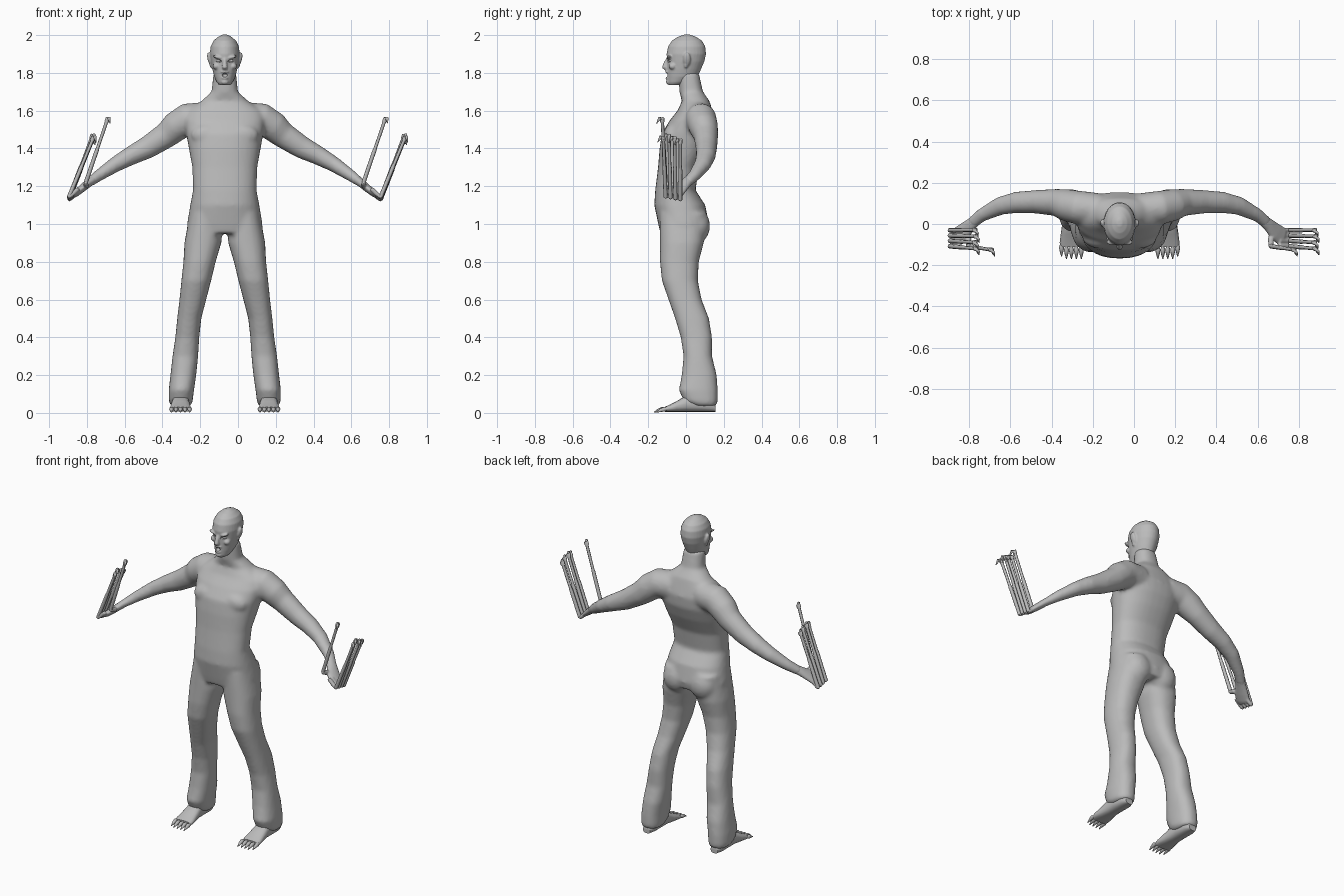
import bpy, bmesh, math
from mathutils import Vector, Matrix

if "Cube" in bpy.data.objects:
    bpy.data.objects.remove(bpy.data.objects["Cube"])

CX = -0.07  # the figure's mid-plane
skin = bpy.data.materials.new("plain_grey")
skin.diffuse_color = (0.5, 0.5, 0.5, 1)
skin.use_nodes = True
skin.node_tree.nodes["Principled BSDF"].inputs["Base Color"].default_value = skin.diffuse_color


def loft(bm, rings, n=20, power=2.0):
    """Skin a closed tube through rings of (centre, half axis u, half axis v)."""
    loops = []
    for c, u, v in rings:
        loop = []
        for i in range(n):
            a = 2 * math.pi * i / n
            ca, sa = math.cos(a), math.sin(a)
            p = Vector(c) + Vector(u) * math.copysign(abs(ca) ** (2 / power), ca) \
                + Vector(v) * math.copysign(abs(sa) ** (2 / power), sa)
            loop.append(bm.verts.new(p))
        loops.append(loop)
    faces = [bm.faces.new(loops[0][::-1]), bm.faces.new(loops[-1])]
    for a, b in zip(loops, loops[1:]):
        for i in range(n):
            j = (i + 1) % n
            faces.append(bm.faces.new((a[i], a[j], b[j], b[i])))
    bmesh.ops.recalc_face_normals(bm, faces=faces)


def tube(bm, pts, n=8):
    """Tube through (x, y, z, radius) or (x, y, z, wide, thin) points."""
    P = [Vector(p[:3]) for p in pts]
    rings = []
    for i, p in enumerate(pts):
        t = (P[min(i + 1, len(P) - 1)] - P[max(i - 1, 0)]).normalized()
        side = Vector((0, 1, 0))
        u = (side - t * side.dot(t)).normalized()
        rings.append((P[i], u * p[3], t.cross(u) * p[-1]))
    loft(bm, rings, n)


def ball(bm, c, size, rot=0.0):
    m = Matrix.Translation(c) @ Matrix.Rotation(rot, 4, 'Y') @ Matrix.Diagonal((*size, 1))
    bmesh.ops.create_uvsphere(bm, u_segments=16, v_segments=10, radius=1, matrix=m)


def finish(bm, name, voxel=0, smooth=0, angle=60):
    bmesh.ops.translate(bm, verts=bm.verts, vec=(CX, 0, 0))
    me = bpy.data.meshes.new(name)
    bm.to_mesh(me)
    bm.free()
    me.materials.append(skin)
    ob = bpy.data.objects.new(name, me)
    bpy.context.collection.objects.link(ob)
    bpy.ops.object.select_all(action='DESELECT')
    ob.select_set(True)
    bpy.context.view_layer.objects.active = ob
    if voxel:
        r = ob.modifiers.new("fuse", 'REMESH')
        r.mode, r.voxel_size, r.use_smooth_shade = 'VOXEL', voxel, True
        s = ob.modifiers.new("soften", 'SMOOTH')
        s.factor, s.iterations = 0.5, smooth
        bpy.ops.object.modifier_apply(modifier="fuse")
        bpy.ops.object.modifier_apply(modifier="soften")
    bpy.ops.object.shade_smooth_by_angle(angle=math.radians(angle))
    return ob


def upright(rows):
    """Horizontal rings from (z, x0, x1, y0, y1)."""
    return [(((x0 + x1) / 2, (y0 + y1) / 2, z), ((x1 - x0) / 2, 0, 0), (0, (y1 - y0) / 2, 0))
            for z, x0, x1, y0, y1 in rows]


# Body: torso, trouser legs and arms fused into one skin
bm = bmesh.new()
torso = [(.95, .195, -.135, .11), (1.0, .2, -.147, .122), (1.1, .183, -.168, .102),
         (1.18, .168, -.163, .05), (1.3, .172, -.148, .07), (1.4, .19, -.14, .12),
         (1.48, .205, -.128, .15), (1.55, .215, -.085, .155), (1.6, .2, -.045, .14),
         (1.65, .125, -.022, .125), (1.7, .07, -.035, .09), (1.8, .06, -.04, .068)]
loft(bm, upright([(z, -w, w, a, b) for z, w, a, b in torso]), 32, 2.3)
leg = [(1.06, .01, .185, -.14, .11), (.9, .018, .214, -.138, .094), (.8, .048, .219, -.138, .068),
       (.7, .072, .23, -.128, .063), (.6, .098, .24, -.093, .083), (.5, .124, .252, -.058, .122),
       (.4, .135, .262, -.028, .138), (.3, .141, .277, -.013, .138), (.2, .151, .288, -.023, .163),
       (.12, .163, .297, -.038, .168), (.06, .17, .296, -.01, .168), (.035, .18, .285, .04, .16)]
arm = [(.10, .07, 1.56, .08, .085), (.2, .08, 1.555, .082, .085), (.26, .092, 1.515, .078, .08),
       (.31, .105, 1.47, .066, .069), (.41, .108, 1.405, .057, .06), (.50, .105, 1.36, .052, .05),
       (.58, .088, 1.315, .045, .041), (.67, .043, 1.255, .033, .031), (.72, .002, 1.218, .03, .024)]
for s in (-1, 1):
    loft(bm, upright([(z, s * a, s * b, c, d) for z, a, b, c, d in leg]), 24, 2.3)
    tube(bm, [(s * p[0], *p[1:]) for p in arm], 20)
    ball(bm, (s * .09, -.07, 1.47), (.09, .05, .06))   # chest muscle
    ball(bm, (s * .09, .06, .99), (.085, .068, .09))   # buttock
finish(bm, "body", 0.011, 6)

# Head with brow, nose, cheeks, lips and ears
bm = bmesh.new()
head = [(1.735, .028, -.092, -.02), (1.75, .042, -.098, .01), (1.78, .056, -.1, .062),
        (1.82, .066, -.1, .08), (1.86, .074, -.1, .097), (1.9, .079, -.103, .106),
        (1.94, .075, -.095, .102), (1.97, .06, -.075, .085), (1.99, .037, -.045, .055),
        (2.003, .012, -.01, .02)]
loft(bm, upright([(z, -w, w, a, b) for z, w, a, b in head]), 32)
tube(bm, [(0, -.09, 1.88, .01), (0, -.108, 1.85, .012), (0, -.113, 1.832, .016), (0, -.1, 1.822, .014)])
ball(bm, (0, -.098, 1.805), (.022, .012, .006))        # upper lip
ball(bm, (0, -.098, 1.772), (.018, .012, .006))        # lower lip
ball(bm, (0, -.092, 1.752), (.02, .014, .014))         # chin
for s in (-1, 1):
    ball(bm, (s * .034, -.088, 1.882), (.032, .016, .008), -s * .25)
    ball(bm, (s * .044, -.07, 1.835), (.02, .022, .018))
    ball(bm, (s * .08, .005, 1.872), (.011, .02, .036), s * .25)
    ball(bm, (s * .07, .0, 1.85), (.012, .013, .025))
head_ob = finish(bm, "head", 0.005, 3)

# Sunken eyes and open mouth
bm = bmesh.new()
ball(bm, (0, -.108, 1.788), (.015, .03, .011))
for s in (-1, 1):
    ball(bm, (s * .034, -.099, 1.864), (.019, .018, .008), -s * .2)
cutter = finish(bm, "face_cutter")
cutter.hide_render = True
cutter.hide_viewport = False
cut = head_ob.modifiers.new("face", 'BOOLEAN')
cut.operation, cut.object, cut.solver = 'DIFFERENCE', cutter, 'EXACT'
bpy.context.view_layer.objects.active = head_ob
bpy.ops.object.modifier_apply(modifier="face")
bpy.data.objects.remove(cutter)

bm = bmesh.new()
for s in (-1, 1):
    ball(bm, (s * .033, -.078, 1.864), (.013, .012, .009))
finish(bm, "eyes")

for s, side in ((-1, "right"), (1, "left")):
    # Foot with clawed toes
    bm = bmesh.new()
    foot = [(.155, .025, .04), (.12, .042, .07), (.05, .045, .09), (0, .045, .086),
            (-.05, .052, .056), (-.09, .057, .036), (-.112, .054, .026)]
    loft(bm, [((s * .234, y, .006 + h / 2), (w, 0, 0), (0, 0, h / 2)) for y, w, h in foot], 16, 2.6)
    for i in range(5):
        x = s * (.186 + .024 * i)
        y = -.03 - .0 * i + (.012 if i == 4 else 0)
        tube(bm, [(x, y - .06, .02, .012), (x, y - .095, .02, .0125), (x, y - .115, .014, .009),
                  (x, y - .14, .003, .002)])
    finish(bm, side + "_foot")

    # Hand with palm, fingers and thumb
    bm = bmesh.new()
    tube(bm, [(s * .69, .025, 1.24, .026, .024), (s * .725, -.005, 1.214, .032, .022),
              (s * .76, -.04, 1.185, .044, .02), (s * .79, -.062, 1.16, .046, .017),
              (s * .803, -.067, 1.148, .038, .011)], 16)
    bases = [(s * .825, -.03 - .026 * i, 1.128 + .005 * i) for i in range(4)]
    for x, y, z in bases:
        tube(bm, [(x - s * .05, y, z + .045, .012), (x - s * .02, y, z + .016, .012),
                  (x, y, z, .011), (x + s * .004, y, z - .006, .005)])
    thumb = (s * .735, -.108, 1.222)
    tube(bm, [(s * .735, -.02, 1.205, .017), (s * .735, -.07, 1.203, .016),
              (thumb[0], thumb[1], 1.215, .012), (thumb[0], thumb[1] - .01, 1.222, .007)])
    finish(bm, side + "_hand", 0.005, 2)

    # Long finger rods ending in hooked claws, leaning the same way on both hands
    bm = bmesh.new()
    rods = [(b, (.125 + .005 * (i % 2), -.004 * i, .315 + .008 * (i % 3))) for i, b in enumerate(bases)]
    rods.append((thumb, (.115, -.018, .335)))
    for b, d in rods:
        a, d = Vector(b), Vector(d)
        e = a + d
        tube(bm, [(*a, .011), (*(a + d * .5), .0105), (*(a + d * .55), .0085), (*e, .009)])
        tube(bm, [(*(a + d * .95), .012), (*e, .0125), (*(e + Vector((.008, -.014, .003))), .009),
                  (*(e + Vector((.013, -.03, -.025))), .002)])
    finish(bm, side + "_finger_rods")
